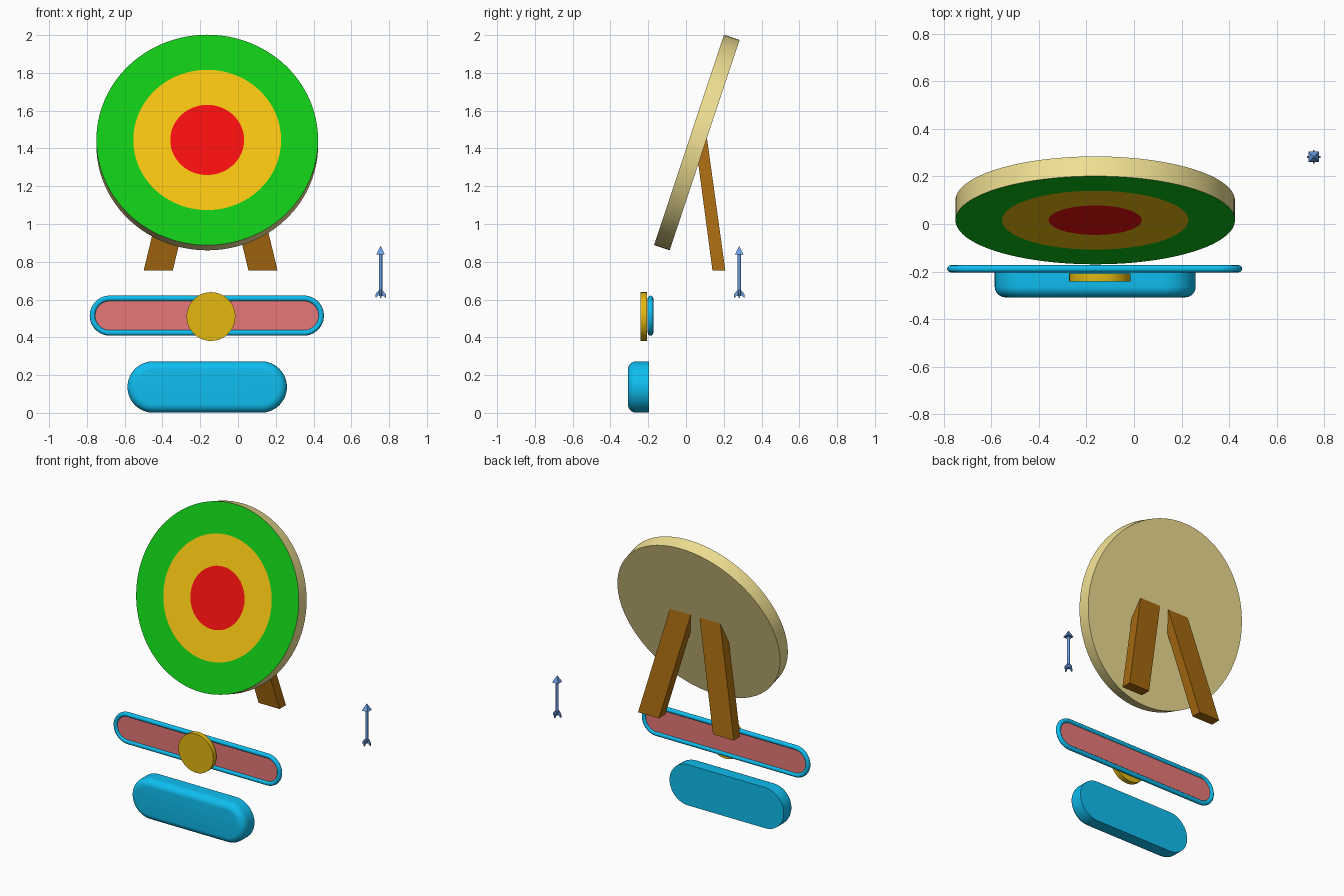
import bpy, bmesh, math
from mathutils import Matrix, Vector

if "Cube" in bpy.data.objects:
    bpy.data.objects.remove(bpy.data.objects["Cube"])


def material(name, r, g, b):
    # display colour 0-255 converted to linear
    lin = [(c / 255 / 12.92 if c < 11 else ((c / 255 + 0.055) / 1.055) ** 2.4) for c in (r, g, b)]
    m = bpy.data.materials.new(name)
    m.diffuse_color = (*lin, 1)
    m.use_nodes = True
    m.node_tree.nodes["Principled BSDF"].inputs["Base Color"].default_value = m.diffuse_color
    return m


GREEN = material("green", 16, 200, 22)
YELLOW = material("yellow", 245, 195, 16)
RED = material("red", 245, 15, 15)
STRAW = material("straw", 242, 226, 148)
WOOD = material("wood", 165, 105, 16)
CYAN = material("cyan", 15, 190, 240)
PINK = material("pink", 232, 120, 120)
GOLD = material("gold", 228, 184, 16)
STEEL = material("steel_blue", 108, 158, 228)


def finish(name, bm, mats, smooth=True):
    bmesh.ops.remove_doubles(bm, verts=bm.verts, dist=1e-5)
    bmesh.ops.recalc_face_normals(bm, faces=bm.faces)
    me = bpy.data.meshes.new(name)
    bm.to_mesh(me)
    bm.free()
    for m in mats:
        me.materials.append(m)
    ob = bpy.data.objects.new(name, me)
    bpy.context.collection.objects.link(ob)
    if smooth:
        bpy.ops.object.select_all(action='DESELECT')
        ob.select_set(True)
        bpy.context.view_layer.objects.active = ob
        bpy.ops.object.shade_smooth_by_angle(angle=math.radians(35))
    return ob


def loft(name, profile, mats, half=0.0, closed=False, bands=None, seg=32):
    """Stack stadium outlines (radius, y) facing -y; half = half straight length.
    bands gives the material index of each strip, then of the first and last cap."""
    bm = bmesh.new()
    rings = []
    for r, y in profile:
        ring = []
        for side in (1, -1):
            for i in range(seg + 1):
                a = side * math.pi / 2 - math.pi + math.pi * i / seg if side == 1 else math.pi / 2 + math.pi * i / seg
                ring.append(bm.verts.new((side * half + r * math.cos(a), y, r * math.sin(a))))
        rings.append(ring)
    n = len(rings[0])
    bands = bands or [0] * (len(profile) + 2)
    for k in range(len(rings) if closed else len(rings) - 1):
        a, b = rings[k], rings[(k + 1) % len(rings)]
        for i in range(n):
            j = (i + 1) % n
            bm.faces.new((a[i], a[j], b[j], b[i])).material_index = bands[k]
    if not closed:
        bm.faces.new(rings[0]).material_index = bands[len(rings) - 1]
        bm.faces.new(rings[-1]).material_index = bands[len(rings)]
    return finish(name, bm, mats)


def box_from(name, corners, mats):
    # lower four corners then upper four, in the same order
    bm = bmesh.new()
    v = [bm.verts.new(c) for c in corners]
    for f in ((0, 1, 2, 3), (4, 5, 6, 7), (0, 1, 5, 4), (1, 2, 6, 5), (2, 3, 7, 6), (3, 0, 4, 7)):
        bm.faces.new([v[i] for i in f])
    return finish(name, bm, mats, smooth=False)


# Leaning round board with three coloured front rings
R, T = 0.587, 0.087
board = loft("target_board", [(R / 3, 0), (R * 2 / 3, 0), (R, 0), (R, T)],
             [GREEN, YELLOW, RED, STRAW], bands=[1, 0, 3, 2, 3], seg=48)
board.matrix_world = Matrix.Translation((-0.163, 0.016, 1.445)) @ Matrix.Rotation(math.radians(-18.4), 4, 'X')

# Two splayed legs whose tops sink into the back of the board
for side, label in ((-1, "left"), (1, "right")):
    def leg_point(u, t, y):
        z = 0.755 if t is None else t
        return (-0.145 + side * (0.277 - 0.24 * (z - 0.755)) + u * 0.077, y, z)
    box_from(label + "_leg",
             [leg_point(-1, None, 0.14), leg_point(1, None, 0.14), leg_point(1, None, 0.208), leg_point(-1, None, 0.208),
              leg_point(-1, 1.35, 0.061), leg_point(1, 1.35, 0.061), leg_point(1, 1.49, 0.106), leg_point(-1, 1.49, 0.106)],
             [WOOD])

# Rounded bar: tube frame, inner panel, round button
tube = [(0.091 + 0.015 * math.cos(a), 0.015 * math.sin(a))
        for a in (math.tau * i / 12 for i in range(12))]
frame = loft("bar_frame", tube, [CYAN], half=0.514, closed=True)
frame.location = (-0.165, -0.188, 0.515)
panel = loft("bar_panel", [(0.086, -0.004), (0.086, 0.004)], [PINK], half=0.514)
panel.location = frame.location
button = loft("bar_button", [(0.129, 0), (0.129, 0.034)], [GOLD])
button.location = (-0.143, -0.241, 0.51)

# Pill block with rounded front edge and flat back
B = 0.045
arc = [(0.136 - B + B * math.sin(a), B - B * math.cos(a))
       for a in (math.pi / 2 * i / 8 for i in range(9))]
pill = loft("pill_block", arc + [(0.136, 0.112)], [CYAN], half=0.286)
pill.location = (-0.163, -0.308, 0.137)

# Arrow: shaft, square tip, four swept fins
AX, AY = 0.755, 0.282
bm = bmesh.new()
bmesh.ops.create_cone(bm, cap_ends=True, segments=12, radius1=0.009, radius2=0.009, depth=0.23,
                      matrix=Matrix.Translation((AX, AY, 0.735)))
finish("arrow_shaft", bm, [STEEL])
bm = bmesh.new()
bmesh.ops.create_cone(bm, cap_ends=True, segments=4, radius1=0.031, radius2=0, depth=0.045,
                      matrix=Matrix.Translation((AX, AY, 0.862)) @ Matrix.Rotation(math.pi / 4, 4, 'Z'))
finish("arrow_tip", bm, [STEEL], smooth=False)
bm = bmesh.new()
fin = [(0.004, 0.656), (0.028, 0.628), (0.028, 0.608), (0.004, 0.628)]
for k in range(4):
    rot = Matrix.Translation((AX, AY, 0)) @ Matrix.Rotation(k * math.pi / 2, 4, 'Z')
    lo, hi = ([bm.verts.new(rot @ Vector((x, t, z))) for x, z in fin] for t in (-0.004, 0.004))
    bm.faces.new(lo)
    bm.faces.new(hi)
    for i in range(4):
        j = (i + 1) % 4
        bm.faces.new((lo[i], lo[j], hi[j], hi[i]))
finish("arrow_fins", bm, [STEEL], smooth=False)
